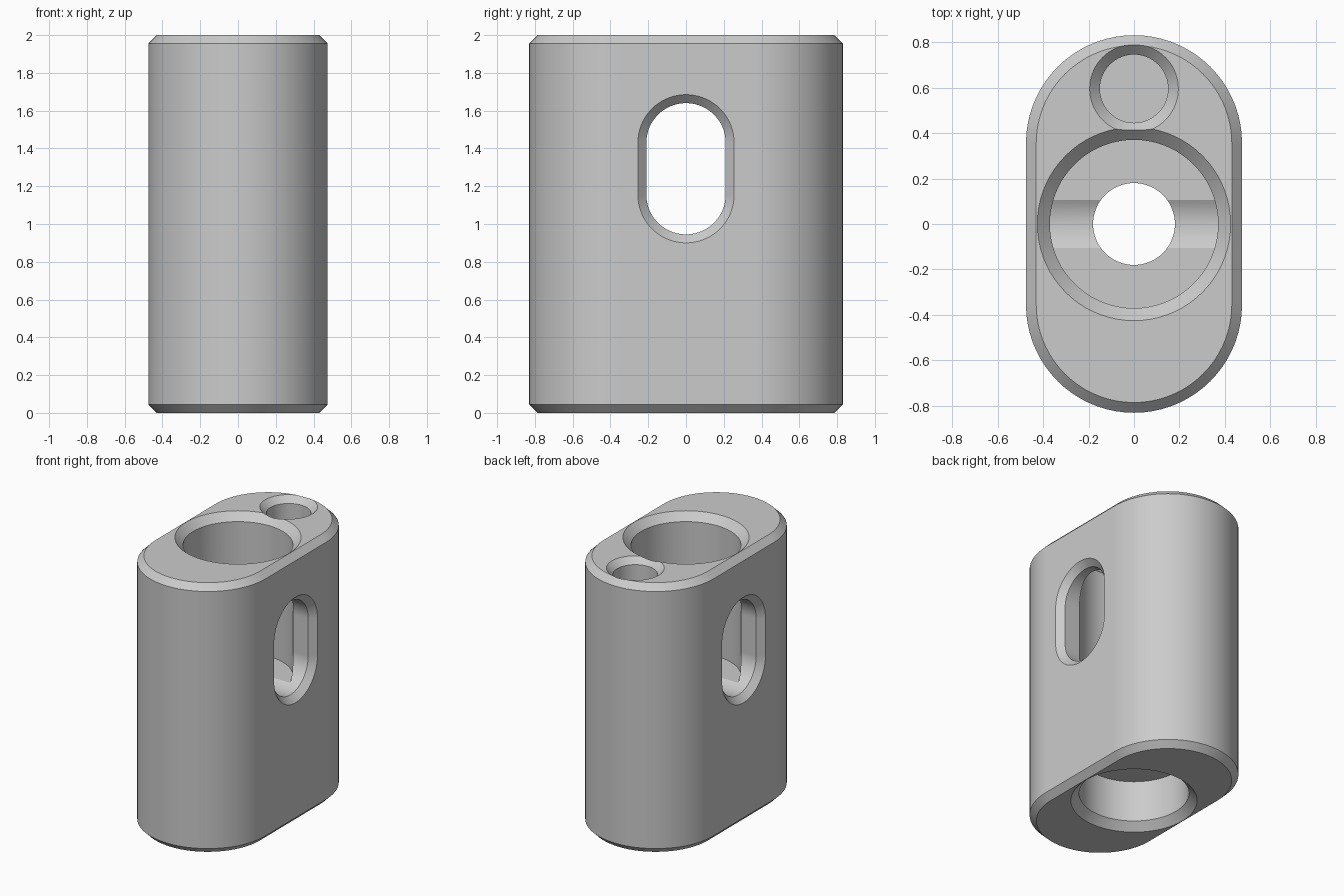
import bpy, bmesh
from math import cos, sin, pi, radians
from mathutils import Matrix, Vector

if "Cube" in bpy.data.objects:
    bpy.data.objects.remove(bpy.data.objects["Cube"], do_unlink=True)

SEGMENTS = 72  # around a full turn


def material(name, colour):
    mat = bpy.data.materials.new(name)
    mat.use_nodes = True
    mat.diffuse_color = colour
    mat.node_tree.nodes["Principled BSDF"].inputs["Base Color"].default_value = colour
    return mat


def outline(radius, straight):
    """Rounded slot outline, long along y; a circle when straight is 0."""
    half = SEGMENTS // 2
    points = []
    for side, start in ((1, 0), (-1, pi)):
        for i in range(half + (1 if straight else 0)):
            a = start + pi * i / half
            points.append((radius * cos(a), radius * sin(a) + side * straight))
    return points


def loft(name, sections, straight=0.0, matrix=Matrix()):
    """Solid through slot outlines given as (radius, height) pairs."""
    bm = bmesh.new()
    rings = [[bm.verts.new((x, y, z)) for x, y in outline(r, straight)] for r, z in sections]
    n = len(rings[0])
    for low, high in zip(rings, rings[1:]):
        for i in range(n):
            j = (i + 1) % n
            bm.faces.new((low[i], low[j], high[j], high[i]))
    bm.faces.new(rings[0][::-1])
    bm.faces.new(rings[-1])
    bm.transform(matrix)
    bmesh.ops.recalc_face_normals(bm, faces=bm.faces)
    mesh = bpy.data.meshes.new(name)
    bm.to_mesh(mesh)
    bm.free()
    obj = bpy.data.objects.new(name, mesh)
    bpy.context.collection.objects.link(obj)
    return obj


# Body: rounded block with chamfered top and bottom edges
edge = 0.045
body = loft("body", [(0.475 - edge, 0), (0.475, edge), (0.475, 2 - edge), (0.475 - edge, 2)], 0.355)
body.data.materials.append(material("grey metal", (0.6, 0.6, 0.6, 1)))

# Cutters; each chamfer runs on past the surface it opens
turn_to_x = Matrix(((0, 0, 1, 0), (1, 0, 0, 0), (0, 1, 0, 0), (0, 0, 0, 1)))
slot_place = Matrix.Translation((0, 0, 1.2925)) @ turn_to_x
button_place = Matrix.Translation((0, 0.595, 0))
cutters = [
    loft("top_bore", [(0.37, 0.974), (0.37, 1.945), (0.525, 2.1)]),
    loft("bottom_bore", [(0.525, -0.1), (0.37, 0.055), (0.37, 0.36)]),
    loft("centre_hole", [(0.18, 0.2), (0.18, 1.2)]),
    loft("small_bore", [(0.15, 0.974), (0.15, 1.955), (0.295, 2.1)], 0, button_place),
    loft("side_slot", [(0.355, -0.575), (0.21, -0.43), (0.21, 0.43), (0.355, 0.575)], 0.1375, slot_place),
]

bpy.ops.object.select_all(action="DESELECT")
bpy.context.view_layer.objects.active = body
body.select_set(True)
for cutter in cutters:
    cutter.hide_render = True
    cut = body.modifiers.new(cutter.name, "BOOLEAN")
    cut.operation = "DIFFERENCE"
    cut.solver = "EXACT"
    cut.object = cutter
    bpy.ops.object.modifier_apply(modifier=cut.name)
    bpy.data.objects.remove(cutter, do_unlink=True)

# Smooth curved walls, crisp edges, flat sides
bpy.ops.object.shade_smooth_by_angle(angle=radians(25))
weighted = body.modifiers.new("even_flats", "WEIGHTED_NORMAL")
weighted.keep_sharp = True
